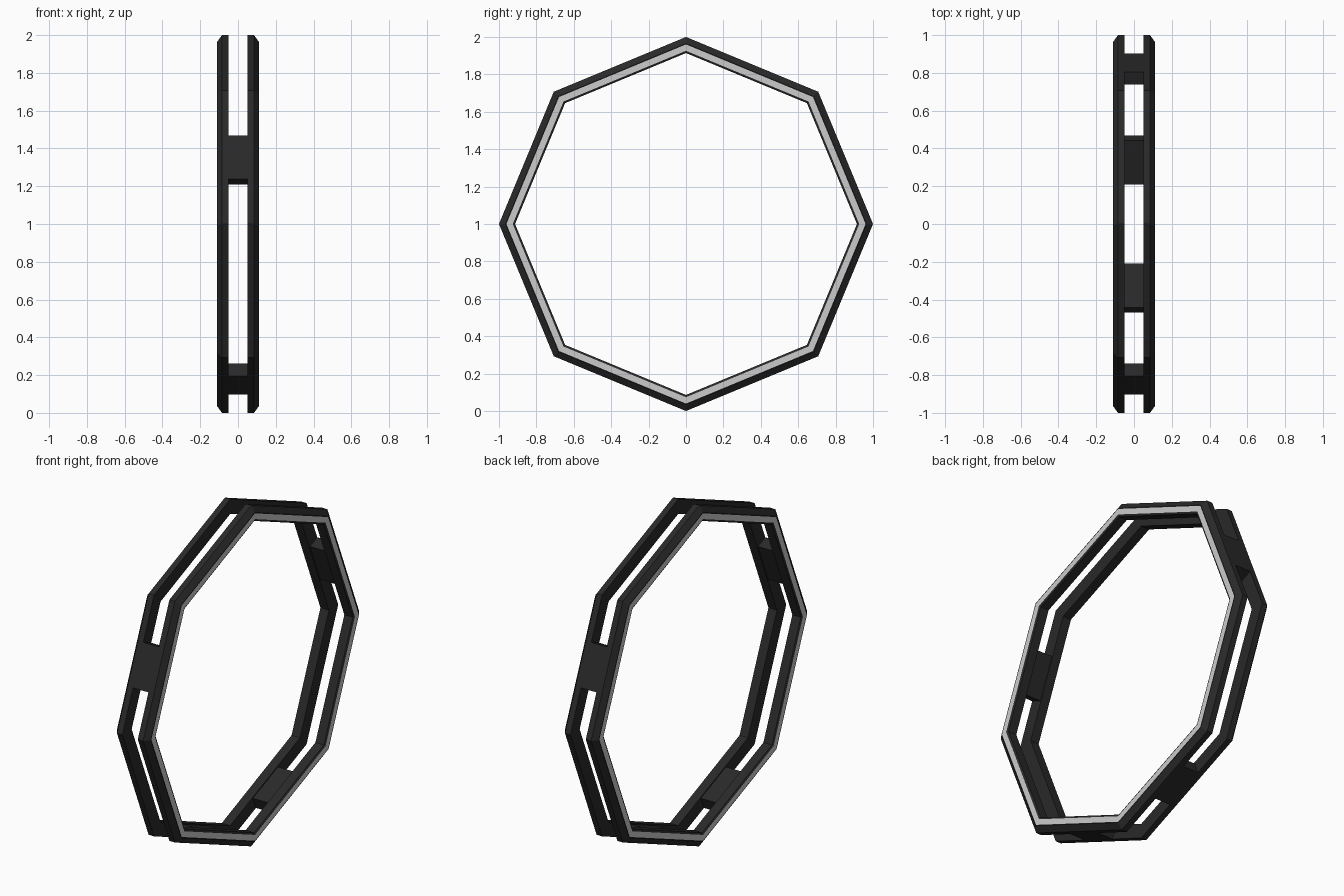
import bpy, bmesh
from math import pi, sin, cos

if "Cube" in bpy.data.objects:
    bpy.data.objects.remove(bpy.data.objects["Cube"])

SIDES = 8
CENTRE_Z = 1.0


def material(name, c):
    m = bpy.data.materials.new(name)
    m.diffuse_color = (c, c, c, 1)
    m.use_nodes = True
    m.node_tree.nodes["Principled BSDF"].inputs["Base Color"].default_value = m.diffuse_color
    return m


dark = material("dark_metal", 0.022)
light = material("light_strip", 0.8)


def finish(name, bm, mats):
    bmesh.ops.recalc_face_normals(bm, faces=bm.faces)
    me = bpy.data.meshes.new(name)
    bm.to_mesh(me)
    bm.free()
    for m in mats:
        me.materials.append(m)
    ob = bpy.data.objects.new(name, me)
    bpy.context.collection.objects.link(ob)
    return ob


# Hoop cross-section as (x, corner radius), swept round an octagon
SECTION = [(0.05, 1.0), (0.085, 1.0), (0.11, 0.965), (0.11, 0.96),
           (0.11, 0.926), (0.11, 0.924), (0.105, 0.914), (0.05, 0.914)]
STRIP = 3  # section edge carrying the light strip


def hoop(name, side):
    bm = bmesh.new()
    rings = []
    for k in range(SIDES):
        a = 2 * pi * k / SIDES
        rings.append([bm.verts.new((side * x, r * cos(a), CENTRE_Z + r * sin(a)))
                      for x, r in SECTION])
    n = len(SECTION)
    for k in range(SIDES):
        p, q = rings[k], rings[(k + 1) % SIDES]
        for i in range(n):
            j = (i + 1) % n
            f = bm.faces.new((p[i], p[j], q[j], q[i]))
            f.material_index = 1 if i == STRIP else 0
    return finish(name, bm, [dark, light])


hoop("right_hoop", 1)
hoop("left_hoop", -1)


# Flat blocks joining the two hoops at the middle of four edges
def connector(name, degrees, length=0.25, thick=0.073):
    a = degrees * pi / 180
    outer = cos(pi / SIDES)
    bm = bmesh.new()
    bmesh.ops.create_cube(bm, size=1)
    for v in bm.verts:
        r = outer - thick / 2 + v.co.y * thick
        t = v.co.z * length
        v.co = (v.co.x * 0.1,
                r * cos(a) - t * sin(a),
                CENTRE_Z + r * sin(a) + t * cos(a))
    return finish(name, bm, [dark])


for name, deg in (("back_upper_connector", 22.5), ("front_upper_connector", 157.5),
                  ("front_lower_connector", 247.5), ("back_lower_connector", 292.5)):
    connector(name, deg)
